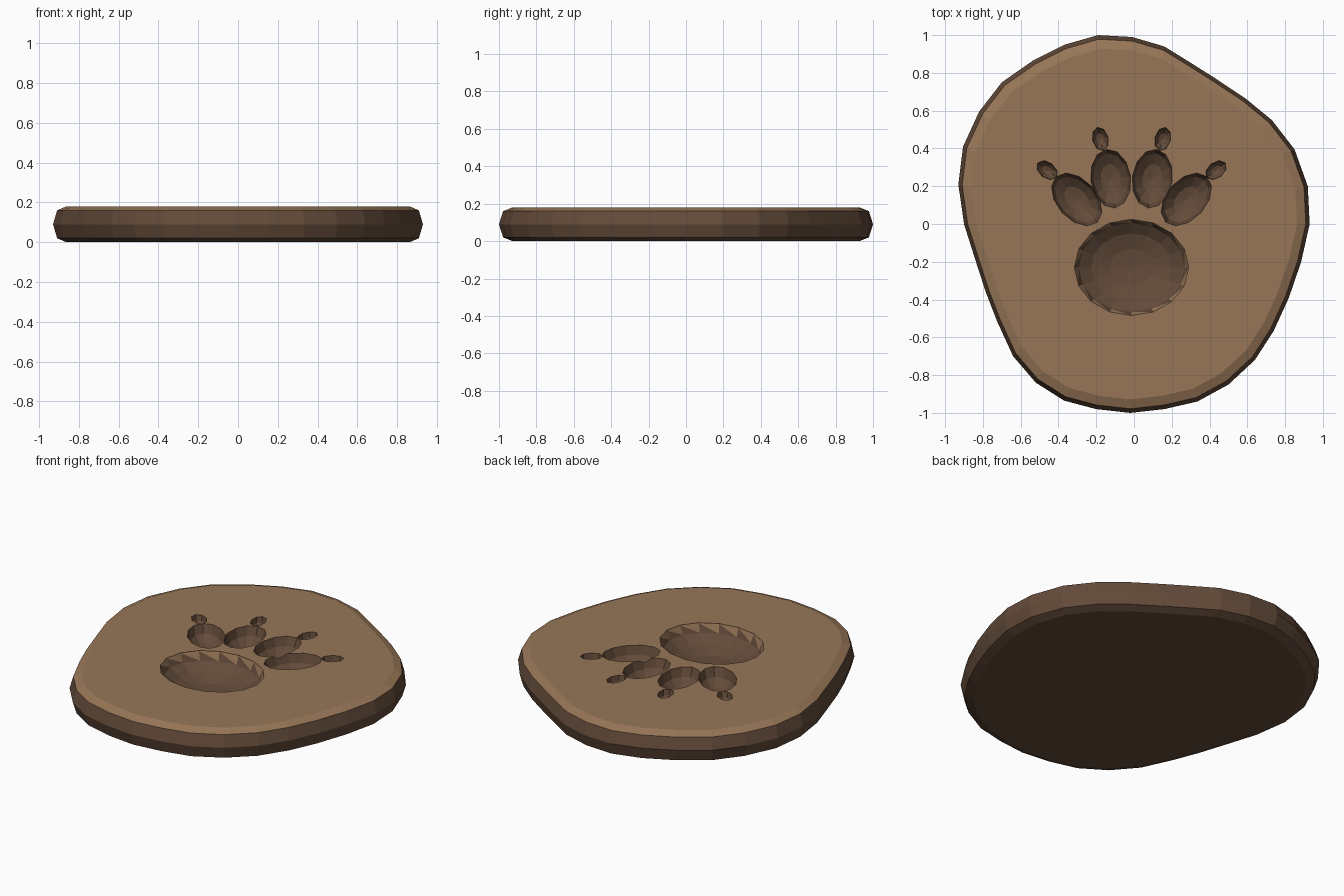
import bpy, bmesh
from math import sin, cos, pi, radians

if "Cube" in bpy.data.objects:
    bpy.data.objects.remove(bpy.data.objects["Cube"])

TOP = 0.18
MID_X = -0.013


def material(name, rgb):
    m = bpy.data.materials.new(name)
    m.diffuse_color = (*rgb, 1)
    m.use_nodes = True
    m.node_tree.nodes["Principled BSDF"].inputs["Base Color"].default_value = m.diffuse_color
    return m


WOOD = material("light_clay", (0.31, 0.18, 0.095))
DARK = material("dark_clay", (0.125, 0.07, 0.042))


def finish(bm, name):
    bmesh.ops.recalc_face_normals(bm, faces=bm.faces)
    me = bpy.data.meshes.new(name)
    bm.to_mesh(me)
    bm.free()
    me.materials.append(WOOD)
    me.materials.append(DARK)
    ob = bpy.data.objects.new(name, me)
    bpy.context.collection.objects.link(ob)
    return ob


def bridge(bm, a, b, mat):
    n = len(a)
    for i in range(n):
        j = (i + 1) % n
        bm.faces.new((a[i], a[j], b[j], b[i])).material_index = mat


# Stone slab: irregular outline with a rounded edge profile
outline = [(-.19, 1), (-.01, .99), (.16, .94), (.29, .86), (.44, .765), (.59, .665),
           (.73, .55), (.85, .395), (.92, .2), (.93, 0), (.885, -.2), (.82, -.39),
           (.74, -.565), (.64, -.72), (.5, -.85), (.335, -.94), (.16, -.98),
           (-.02, -1), (-.2, -.98), (-.37, -.935), (-.52, -.84), (-.64, -.7),
           (-.725, -.515), (-.785, -.36), (-.84, -.19), (-.9, 0), (-.93, .21),
           (-.905, .41), (-.82, .595), (-.7, .75), (-.535, .865), (-.365, .95)]
profile = [(.928, 0), (.978, .02), (1, .09), (.978, .16), (.928, TOP)]
bm = bmesh.new()
rings = [[bm.verts.new((x * s, y * s, z)) for x, y in outline] for s, z in profile]
for k in range(4):
    bridge(bm, rings[k], rings[k + 1], 0 if k == 3 else 1)
bm.faces.new(rings[0]).material_index = 1
bm.faces.new(rings[-1])
slab = finish(bm, "paw_print_slab")


def bowl(x, y, rx, ry, depth, tilt=0, n=12, steps=3, saw=False):
    """Half-ellipsoid cutter with a short straight collar above the slab."""
    bm = bmesh.new()
    c, s = cos(radians(tilt)), sin(radians(tilt))

    def ring(f, z):
        pts = [(rx * f * sin(2 * pi * i / n), ry * f * cos(2 * pi * i / n)) for i in range(n)]
        return [bm.verts.new((x + u * c - v * s, y + u * s + v * c, z)) for u, v in pts]

    z0 = TOP - 0.002
    rs = [ring(1, TOP + 0.1)]
    for k in range(steps):
        a = pi / 2 * k / steps
        rs.append(ring(cos(a), z0 - depth * sin(a)))
    for a, b in zip(rs, rs[1:]):
        bridge(bm, a, b, 1)
    bm.faces.new(rs[0]).material_index = 1
    tip = bm.verts.new((x, y, z0 - depth))
    for i in range(n):
        bm.faces.new((rs[-1][i], rs[-1][(i + 1) % n], tip)).material_index = 1
    if saw:
        # light saw-tooth chips round the rim
        rim, low = set(rs[1]), set(rs[2])
        wall = [f for f in bm.faces if all(v in rim or v in low for v in f.verts)]
        res = bmesh.ops.triangulate(bm, faces=wall, quad_method='FIXED')
        for f in res["faces"]:
            if sum(v in rim for v in f.verts) == 2:
                f.material_index = 0
    return finish(bm, "print_cutter")


# Pad, toes and claws of the print
cutters = [bowl(MID_X, -.23, .303, .255, .13, n=16, steps=4, saw=True)]
for s in (-1, 1):
    for dx, y, rx, ry, depth, tilt, n in [(.11, .24, .106, .157, .10, 8, 12),
                                          (.29, .13, .105, .163, .10, 42, 12),
                                          (.165, .45, .042, .064, .06, 14, 8),
                                          (.447, .285, .042, .063, .06, 52, 8)]:
        cutters.append(bowl(MID_X + s * dx, y, rx, ry, depth, -s * tilt, n))

# Press the print into the slab
for cutter in cutters:
    cutter.hide_render = True
    mod = slab.modifiers.new("press", 'BOOLEAN')
    mod.operation = 'DIFFERENCE'
    mod.solver = 'EXACT'
    mod.object = cutter
bpy.context.view_layer.update()
dg = bpy.context.evaluated_depsgraph_get()
pressed = bpy.data.meshes.new_from_object(slab.evaluated_get(dg))
slab.modifiers.clear()
slab.data = pressed
for cutter in cutters:
    bpy.data.objects.remove(cutter, do_unlink=True)
